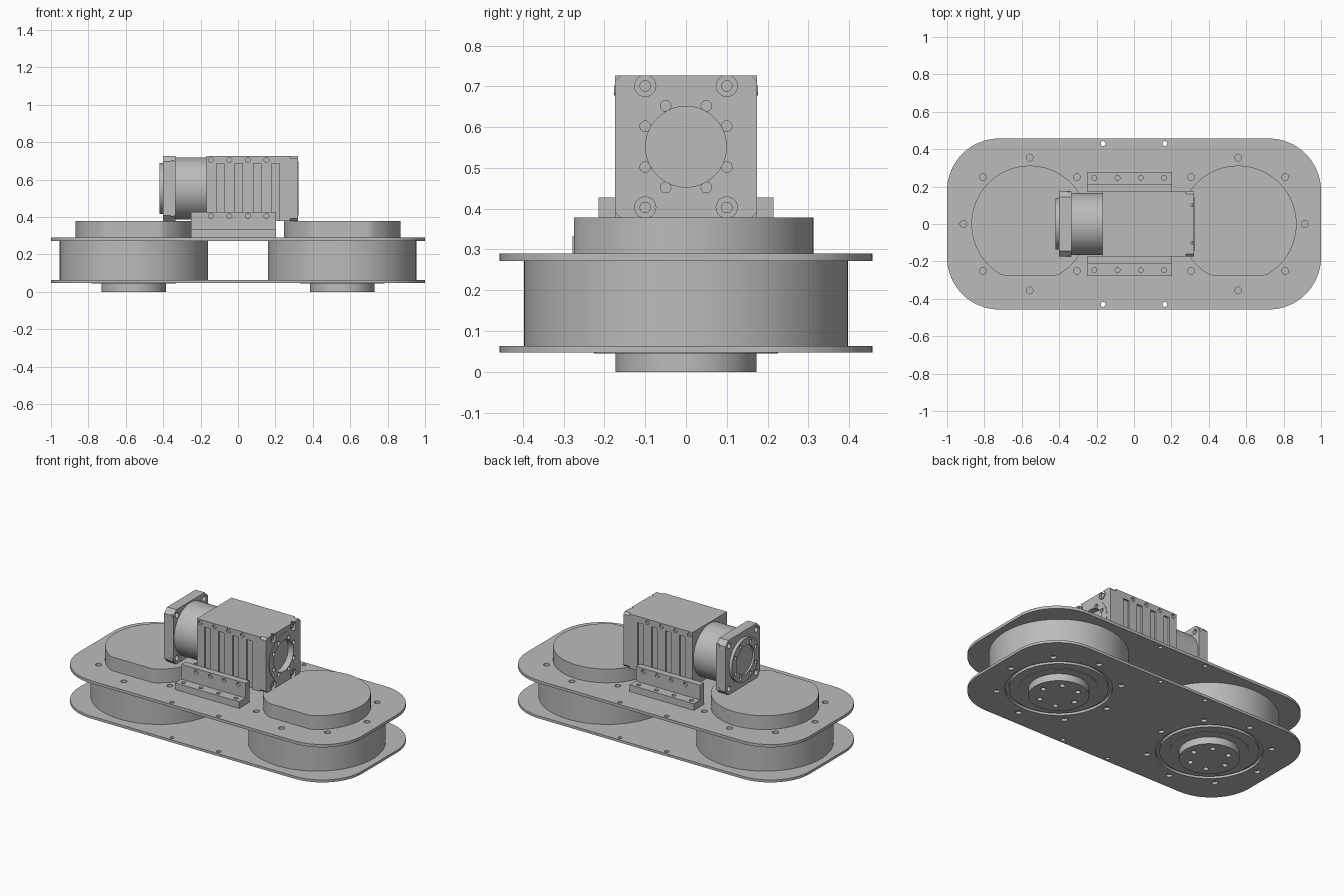
import bpy, bmesh
from math import sin, cos, pi, radians

cube = bpy.data.objects.get("Cube")
if cube:
    bpy.data.objects.remove(cube)

GREY = (0.5, 0.5, 0.5, 1)
mat = bpy.data.materials.new("machined_grey")
mat.use_nodes = True
mat.diffuse_color = GREY
bsdf = next(n for n in mat.node_tree.nodes if n.type == 'BSDF_PRINCIPLED')
bsdf.inputs["Base Color"].default_value = GREY
bsdf.inputs["Roughness"].default_value = 0.6

X, Y, Z = 0, 1, 2


# Outlines
def circle(r, u=0, v=0, n=64):
    return [(u + r * cos(2 * pi * i / n), v + r * sin(2 * pi * i / n)) for i in range(n)]


def rect(u0, u1, v0, v1):
    return [(u0, v0), (u1, v0), (u1, v1), (u0, v1)]


def rounded(hu, hv, r, steps, v=0):
    pts = []
    for k, (su, sv) in enumerate([(1, 1), (-1, 1), (-1, -1), (1, -1)]):
        for i in range(steps + 1):
            a = (k + i / steps) * pi / 2
            pts.append((su * (hu - r) + r * cos(a), v + sv * (hv - r) + r * sin(a)))
    return pts


def ring(r, count, start=0, u=0, v=0):
    return circle(r, u, v, count) if not start else [
        (u + r * cos(start + 2 * pi * i / count), v + r * sin(start + 2 * pi * i / count))
        for i in range(count)]


# Extrusion of an outline along an axis
def prism(bm, pts, w0, w1, axis=Z):
    loops = []
    for w in (w0, w1):
        loop = []
        for u, v in pts:
            c = [0, 0, 0]
            c[axis], c[(axis + 1) % 3], c[(axis + 2) % 3] = w, u, v
            loop.append(bm.verts.new(c))
        loops.append(loop)
    low, high = loops
    bm.faces.new(low[::-1])
    bm.faces.new(high)
    for i in range(len(pts)):
        j = (i + 1) % len(pts)
        bm.faces.new((low[i], low[j], high[j], high[i]))


def to_object(name, bm):
    bmesh.ops.recalc_face_normals(bm, faces=bm.faces[:])
    me = bpy.data.meshes.new(name)
    bm.to_mesh(me)
    bm.free()
    me.materials.append(mat)
    ob = bpy.data.objects.new(name, me)
    bpy.context.scene.collection.objects.link(ob)
    return ob


def part(name, pts, w0, w1, axis=Z, cuts=()):
    """Extruded part, with (outline, w0, w1, axis) pieces cut away."""
    bm = bmesh.new()
    prism(bm, pts, w0, w1, axis)
    ob = to_object(name, bm)
    bpy.ops.object.select_all(action='DESELECT')
    ob.select_set(True)
    bpy.context.view_layer.objects.active = ob
    if cuts:
        bm = bmesh.new()
        for c in cuts:
            prism(bm, *c)
        cutter = to_object(name + "_cutter", bm)
        cutter.hide_render = True
        mod = ob.modifiers.new("cut", 'BOOLEAN')
        mod.operation, mod.solver, mod.object = 'DIFFERENCE', 'EXACT', cutter
        bpy.ops.object.modifier_apply(modifier=mod.name)
        bpy.data.objects.remove(cutter)
    bpy.ops.object.shade_smooth_by_angle(angle=radians(25))
    return ob


def holes(centres, r, w0, w1, axis=Z):
    return [(circle(r, u, v, 20), w0, w1, axis) for u, v in centres]


# Two rounded plates with bolt circles and through holes
DRUM = 0.557
plate = rounded(1, 0.457, 0.28, 16)
for name, z0, z1 in (("bottom_plate", 0.048, 0.064), ("top_plate", 0.272, 0.29)):
    a, b = z0 - 0.02, z1 + 0.02
    cuts = holes([(x, y) for x in (-0.165, 0.165) for y in (-0.43, 0.43)], 0.013, a, b)
    for s in (-1, 1):
        cuts += holes(ring(0.355, 8, u=s * DRUM), 0.018, a, b)
        if name == "bottom_plate":
            cuts.append((circle(0.305, s * DRUM), a, b, Z))
    part(name, plate, z0, z1, Z, cuts)

# Drums, top caps with a flat at the front, and bearing hubs below
for side, s in (("right", -1), ("left", 1)):
    x = s * DRUM
    part(side + "_drum", circle(0.397, x, n=96), 0.064, 0.272)
    cap = [(u, max(v, -0.275)) for u, v in circle(0.312, x, n=96)]
    part(side + "_cap", cap, 0.29, 0.378)
    part(side + "_bearing_disc", circle(0.282, x), 0.048, 0.064)
    part(side + "_bearing_ring", circle(0.225, x), 0.045, 0.06)
    part(side + "_hub", circle(0.173, x), 0, 0.06, Z,
         holes(ring(0.115, 6, u=x), 0.016, -0.02, 0.02))

# Motor housing with side grooves and screw holes
AXIS = 0.552
HALF = 0.174
screw_x = [-0.145 + 0.099 * i for i in range(5)]
cuts = []
for s in (-1, 1):
    w = sorted((s * (HALF - 0.012), s * (HALF + 0.02)))
    cuts += [(rect(0.36, 0.685, x + 0.03, x + 0.07), *w, Y) for x in screw_x[:4]]
    cuts += holes([(z, x) for x in screw_x[:4] for z in (0.405, 0.704)], 0.013, *w, Y)
part("motor_housing", rect(-HALF, HALF, 0.378, 0.726), -0.168, 0.278, X, cuts)

# End cover with bore, bolt circle and counterbored corner screws
corners = [(y, AXIS + z) for y in (-0.1, 0.1) for z in (-0.149, 0.149)]
bolts = ring(0.1118, 8, radians(26.57), v=AXIS)
bolts = [(a * sy, AXIS + b * sz) for a, b in ((0.1, 0.05), (0.05, 0.1))
         for sy in (-1, 1) for sz in (-1, 1)]
bore = [(circle(0.099, 0, AXIS), 0.28, 0.4, X)]
bolt_cuts = holes(bolts, 0.013, 0.3, 0.4, X)
side_cuts = []
for s in (-1, 1):
    w = sorted((s * (HALF - 0.012), s * (HALF + 0.02)))
    side_cuts += holes([(z, screw_x[4] + 0.002) for z in (0.405, 0.704)], 0.011, *w, Y)
cover = rounded(HALF, HALF, 0.013, 1, AXIS)
part("end_cover", cover, 0.278, 0.32, X,
     [(circle(0.099, 0, AXIS), 0.285, 0.4, X)] + bolt_cuts
     + holes(corners, 0.026, 0.304, 0.4, X))
part("end_ring", circle(0.145, 0, AXIS), 0.318, 0.323, X,
     [(circle(0.099, 0, AXIS), 0.28, 0.4, X)] + bolt_cuts)
for i, (y, z) in enumerate(corners):
    part(f"cover_screw_{i + 1}", circle(0.014, y, z, 20), 0.3, 0.315, X)

# Gearbox barrel, square flange and output disc
part("gearbox_barrel", circle(0.166, 0, AXIS), -0.335, -0.165, X)
flange = rounded(HALF, HALF, 0.03, 1, AXIS)
flange_corners = [(y, AXIS + z) for y in (-0.137, 0.137) for z in (-0.137, 0.137)]
part("gearbox_flange", flange, -0.4, -0.335, X,
     holes(flange_corners, 0.017, -0.5, -0.2, X))
part("output_disc", circle(0.137, 0, AXIS), -0.42, -0.395, X,
     [(circle(0.09, 0, AXIS), -0.5, -0.408, X)]
     + holes(bolts, 0.011, -0.5, -0.408, X))
for s in (-1, 1):
    for z in (0.415, 0.69):
        w = sorted((s * 0.17, s * 0.176))
        part("flange_side_screw", circle(0.012, z, -0.35, 16), *w, Y)

# Angle brackets on both sides of the motor
for side, s in (("front", -1), ("back", 1)):
    angle = [(s * y, z) for y, z in ((0.174, 0.29), (0.278, 0.29), (0.278, 0.333),
                                     (0.215, 0.333), (0.215, 0.427), (0.174, 0.427))]
    w = sorted((s * 0.2, s * 0.24))
    cuts = holes([(-0.212 + 0.124 * i, s * 0.247) for i in range(4)], 0.013, 0.31, 0.4)
    cuts += holes([(0.405, x) for x in screw_x[:4]], 0.013, *w, Y)
    part(side + "_bracket", angle, -0.25, 0.203, X, cuts)
